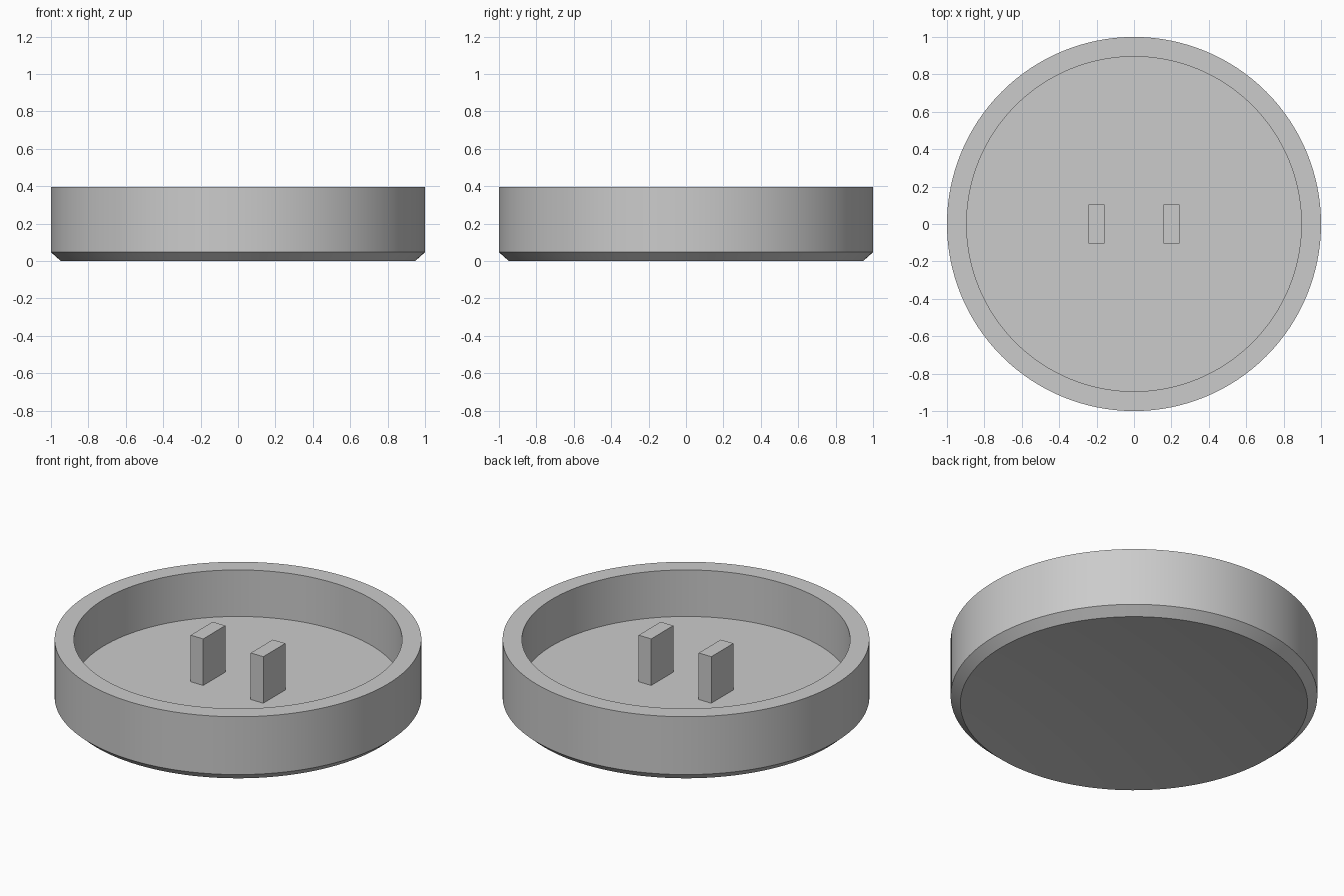
import bpy, bmesh, math

cube = bpy.data.objects.get("Cube")
if cube:
    bpy.data.objects.remove(cube, do_unlink=True)

SIDES = 128
HEIGHT = 0.395
FLOOR = 0.115
BASE_RADIUS = 0.947
DISH_DEPTH = 0.053
DISH_STEPS = 16

# Single grey material
grey = bpy.data.materials.new("plain grey")
grey.use_nodes = True
colour = (0.6, 0.6, 0.6, 1)
grey.diffuse_color = colour
grey.node_tree.nodes["Principled BSDF"].inputs["Base Color"].default_value = colour


def add_object(name, bm):
    bmesh.ops.recalc_face_normals(bm, faces=bm.faces)
    mesh = bpy.data.meshes.new(name)
    bm.to_mesh(mesh)
    bm.free()
    mesh.materials.append(grey)
    obj = bpy.data.objects.new(name, mesh)
    bpy.context.collection.objects.link(obj)
    return obj


# Round cup: hollowed underside, chamfer, straight wall, flat rim and recessed floor
profile = []
for step in range(1, DISH_STEPS + 1):
    t = step / DISH_STEPS
    profile.append((BASE_RADIUS * t, DISH_DEPTH * (1 - t * t)))
profile += [(1, 0.047), (1, HEIGHT), (0.895, HEIGHT), (0.895, FLOOR)]
bm = bmesh.new()
rings = []
for radius, z in profile:
    angles = [2 * math.pi * i / SIDES for i in range(SIDES)]
    rings.append([bm.verts.new((radius * math.cos(a), radius * math.sin(a), z)) for a in angles])
for low, high in zip(rings, rings[1:]):
    for i in range(SIDES):
        j = (i + 1) % SIDES
        bm.faces.new((low[i], low[j], high[j], high[i]))
bm.faces.new(rings[0])
bm.faces.new(rings[-1])
cup = add_object("round_cup", bm)
bpy.ops.object.select_all(action="DESELECT")
cup.select_set(True)
bpy.context.view_layer.objects.active = cup
bpy.ops.object.shade_smooth_by_angle(angle=math.radians(30))

# Pair of upright posts, flush with the rim
for name, side in (("left_post", 1), ("right_post", -1)):
    bm = bmesh.new()
    bmesh.ops.create_cube(bm, size=1)
    bmesh.ops.scale(bm, vec=(0.084, 0.21, HEIGHT - FLOOR), verts=bm.verts)
    bmesh.ops.translate(bm, vec=(side * 0.2, 0, (HEIGHT + FLOOR) / 2), verts=bm.verts)
    add_object(name, bm)
